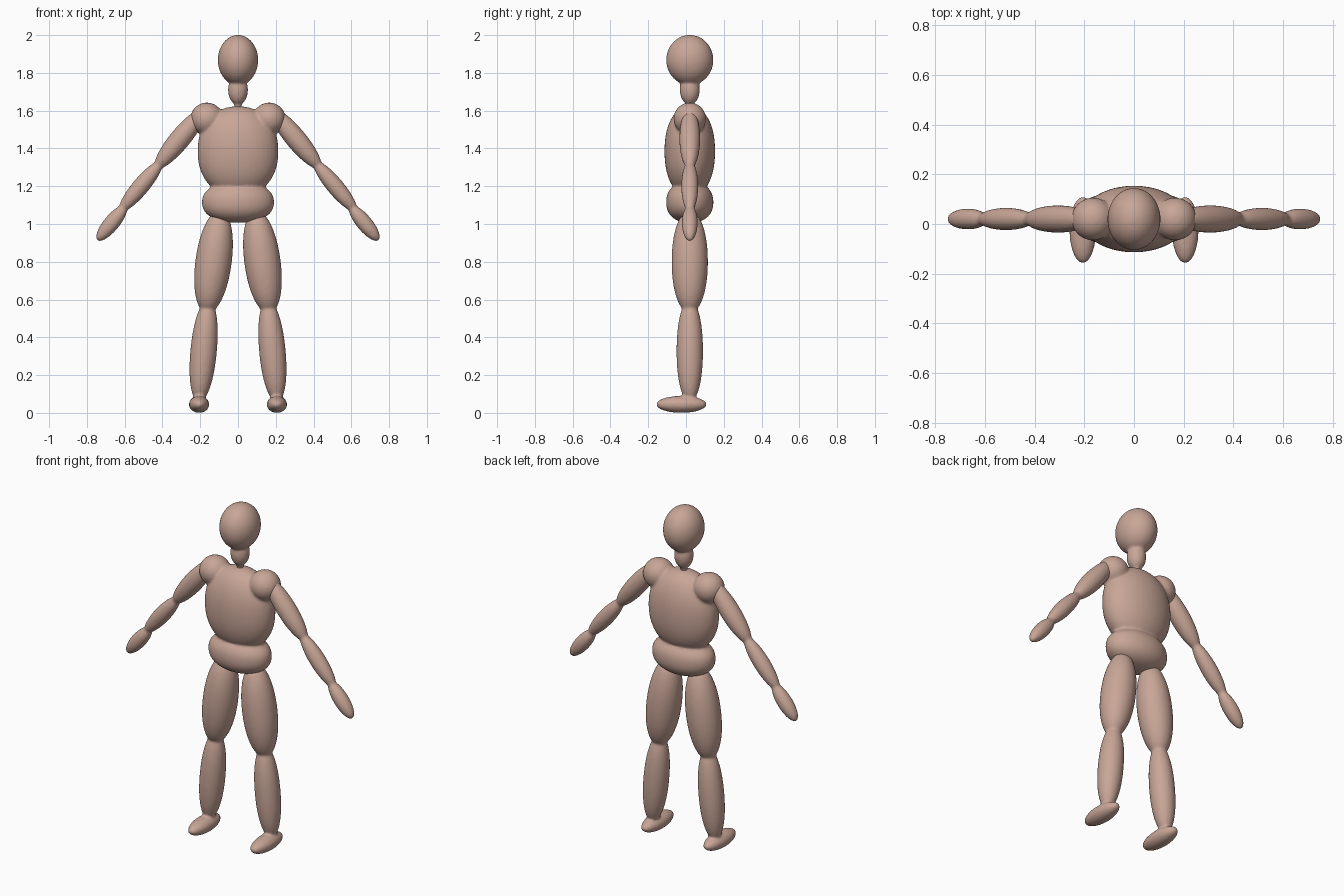
import bpy, bmesh
from mathutils import Matrix, Vector

cube = bpy.data.objects.get("Cube")
if cube:
    bpy.data.objects.remove(cube)

skin = bpy.data.materials.new("warm_clay_skin")
skin.use_nodes = True
colour = (0.58, 0.38, 0.31, 1)
skin.diffuse_color = colour
bsdf = skin.node_tree.nodes["Principled BSDF"]
bsdf.inputs["Base Color"].default_value = colour
bsdf.inputs["Roughness"].default_value = 0.6

MID_Y = 0.02


def lobe(bm, centre, radii, axis=(0, 0, 1), power=2.0):
    """Rounded muscle form; radii are width, depth, length along axis."""
    verts = bmesh.ops.create_uvsphere(bm, u_segments=40, v_segments=28, radius=1)["verts"]
    rot = Vector((0, 0, 1)).rotation_difference(Vector(axis)).to_matrix()
    for v in verts:
        ring = v.co.xy.length
        fullness = (ring ** power + abs(v.co.z) ** power) ** (-1 / power)
        scaled = Vector(c * r * fullness for c, r in zip(v.co, radii))
        v.co = rot @ scaled + Vector(centre)


def segment(bm, start, end, radius, power=2.0):
    """Limb form spanning two (x, z) points in the body's middle plane."""
    a = Vector((start[0], MID_Y, start[1]))
    b = Vector((end[0], MID_Y, end[1]))
    lobe(bm, (a + b) / 2, (radius, radius, (b - a).length / 2), a - b, power)


def finish(name, bm, side=1):
    """Turn lobes into one object with softly blended joints."""
    if side < 0:
        bmesh.ops.transform(bm, matrix=Matrix.Scale(-1, 4, (1, 0, 0)), verts=bm.verts)
        bmesh.ops.reverse_faces(bm, faces=bm.faces)
    mesh = bpy.data.meshes.new(name)
    bm.to_mesh(mesh)
    bm.free()
    mesh.materials.append(skin)
    mesh.shade_smooth()
    obj = bpy.data.objects.new(name, mesh)
    bpy.context.collection.objects.link(obj)
    blend = obj.modifiers.new("Blend", 'REMESH')
    blend.mode = 'VOXEL'
    blend.voxel_size = 0.008
    blend.use_smooth_shade = True
    soften = obj.modifiers.new("Soften", 'SMOOTH')
    soften.factor = 0.5
    soften.iterations = 6
    return obj


# Head and neck
bm = bmesh.new()
lobe(bm, (0, MID_Y, 1.868), (0.107, 0.125, 0.133))
lobe(bm, (0, MID_Y, 1.71), (0.053, 0.053, 0.08))
lobe(bm, (0, MID_Y, 1.635), (0.02, 0.02, 0.04))
finish("head_and_neck", bm)

# Chest, pelvis and shoulders
bm = bmesh.new()
lobe(bm, (0, MID_Y, 1.385), (0.214, 0.134, 0.238), power=2.2)
lobe(bm, (0, MID_Y, 1.115), (0.191, 0.125, 0.108), power=2.3)
for s in (1, -1):
    lobe(bm, (0.165 * s, MID_Y, 1.557), (0.087, 0.086, 0.086))
finish("torso", bm)

for side, label in ((1, "left"), (-1, "right")):
    # Upper arm, forearm and hand
    bm = bmesh.new()
    segment(bm, (0.175, 1.61), (0.437, 1.293), 0.055)
    segment(bm, (0.403, 1.333), (0.626, 1.066), 0.045)
    segment(bm, (0.592, 1.098), (0.745, 0.913), 0.042)
    finish(label + "_arm", bm, side)

    # Thigh, calf and foot
    bm = bmesh.new()
    segment(bm, (0.093, 1.07), (0.166, 0.53), 0.096, 2.1)
    segment(bm, (0.157, 0.595), (0.207, 0.06), 0.07, 2.15)
    lobe(bm, (0.206, -0.024, 0.045), (0.054, 0.045, 0.134), (0, 1, 0))
    finish(label + "_leg", bm, side)
